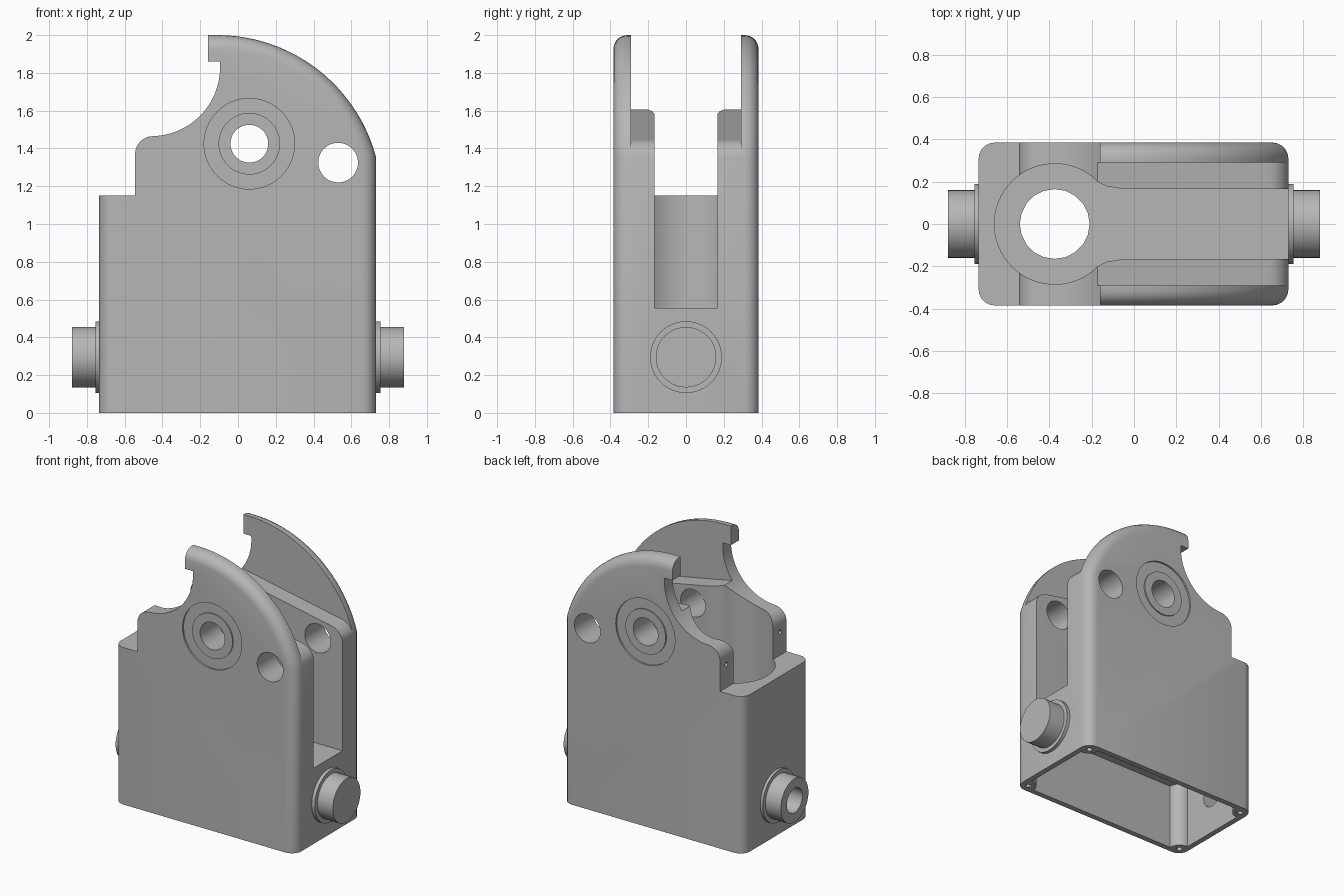
import bpy, bmesh
from math import cos, sin, radians, pi

cube = bpy.data.objects.get("Cube")
if cube:
    bpy.data.objects.remove(cube, do_unlink=True)

grey = bpy.data.materials.new("plain_grey")
grey.use_nodes = True
grey.diffuse_color = (0.47, 0.47, 0.47, 1)
grey.node_tree.nodes["Principled BSDF"].inputs["Base Color"].default_value = (0.47, 0.47, 0.47, 1)

ORDER = {"x": lambda a, b, c: (c, a, b),
         "y": lambda a, b, c: (a, c, b),
         "z": lambda a, b, c: (a, b, c)}


def arc(cx, cy, r, start, end, n):
    step = radians(end - start) / n
    return [(cx + r * cos(radians(start) + i * step),
             cy + r * sin(radians(start) + i * step)) for i in range(n + 1)]


def circle(cx, cy, r, n=48):
    return arc(cx, cy, r, 0, 360, n)[:-1]


def finish(name, bm):
    bmesh.ops.recalc_face_normals(bm, faces=bm.faces)
    mesh = bpy.data.meshes.new(name)
    bm.to_mesh(mesh)
    bm.free()
    mesh.materials.append(grey)
    obj = bpy.data.objects.new(name, mesh)
    bpy.context.collection.objects.link(obj)
    return obj


def prism(outline, axis, lo, hi):
    """Extrude a flat outline along an axis."""
    bm = bmesh.new()
    put = ORDER[axis]
    low = [bm.verts.new(put(a, b, lo)) for a, b in outline]
    high = [bm.verts.new(put(a, b, hi)) for a, b in outline]
    bm.faces.new(low)
    bm.faces.new(high)
    for i in range(len(low)):
        j = (i + 1) % len(low)
        bm.faces.new((low[i], low[j], high[j], high[i]))
    bmesh.ops.recalc_face_normals(bm, faces=bm.faces)
    return bm


def smooth(obj):
    bpy.ops.object.select_all(action="DESELECT")
    obj.select_set(True)
    bpy.context.view_layer.objects.active = obj
    bpy.ops.object.shade_smooth_by_angle(angle=radians(30))


def cut(obj, outline, axis, lo, hi):
    cutter = finish("cutter", prism(outline, axis, lo, hi))
    cutter.hide_render = True
    mod = obj.modifiers.new("cut", "BOOLEAN")
    mod.operation = "DIFFERENCE"
    mod.solver = "EXACT"
    mod.object = cutter
    bpy.context.view_layer.objects.active = obj
    bpy.ops.object.modifier_apply(modifier=mod.name)
    bpy.data.objects.remove(cutter, do_unlink=True)


# Housing block with its side profile
HALF = 0.385
profile = [(-0.735, 0), (0.73, 0)]
profile += arc(-0.11, 1.13, 0.87, 15.1, 90, 24)
profile += [(-0.16, 2.0), (-0.16, 1.86), (-0.096, 1.86)]
profile += arc(-0.46, 1.83, 0.365, 0, -83.7, 20)
profile += arc(-0.45, 1.37, 0.095, 90, 180, 8)
profile += [(-0.545, 1.15), (-0.735, 1.15)]
bm = prism(profile, "y", -HALF, HALF)


def is_rounded(edge):
    a, b = (v.co for v in edge.verts)
    mid = (a + b) / 2
    if abs(mid.y) < HALF - 0.01 or mid.z < 0.01:
        return False
    return mid.z > 1.99 or mid.x > -0.06 or mid.x < -0.73


bmesh.ops.bevel(bm, geom=[e for e in bm.edges if is_rounded(e)], offset=0.075,
                offset_type="OFFSET", segments=5, profile=0.5, affect="EDGES", clamp_overlap=False)
housing = finish("housing", bm)

# Wide channel between the outer cheeks
channel = [(-0.3, 1.63), (0.62, 1.45)] + arc(0.62, 1.335, 0.113, 78, 0, 8)
channel += [(1, 1.335), (1, 2.2), (-0.3, 2.2)]
cut(housing, channel, "y", -0.29, 0.29)

# Round pocket running into the narrow slot
flare = [(-0.13, 0.178), (-0.05, 0.166), (1, 0.166)]
keyhole = arc(-0.375, 0, 0.285, 44, 316, 48)
keyhole += [(x, -y) for x, y in flare] + flare[::-1]
cut(housing, keyhole, "z", 0.555, 2.3)

# Hollow underside with corner posts
cavity = (arc(-0.695, -0.345, 0.085, 90, 0, 8) + arc(0.69, -0.345, 0.085, 180, 90, 8)
          + arc(0.69, 0.345, 0.085, 270, 180, 8) + arc(-0.695, 0.345, 0.085, 0, -90, 8))
cut(housing, cavity, "z", -0.1, 0.48)
cut(housing, circle(-0.375, 0, 0.165, 20), "z", 0.3, 0.8)

# Axle hole with ring recess, and the second cross hole
for side in (-1, 1):
    lo, hi = sorted((side * (HALF - 0.012), side * 0.5))
    cut(housing, circle(0.06, 1.425, 0.24), "y", lo, hi)
    face = sorted((side * (HALF - 0.03), side * (HALF - 0.003)))
    hub = finish("left_hub" if side > 0 else "right_hub",
                 prism(circle(0.06, 1.425, 0.163), "y", *face))
    cut(hub, circle(0.06, 1.425, 0.1), "y", -1, 1)
    smooth(hub)
cut(housing, circle(0.06, 1.425, 0.1), "y", -1, 1)
cut(housing, circle(0.53, 1.325, 0.105), "y", -1, 1)

# Small screw holes in the tabs and corner posts
for side in (-1, 1):
    cut(housing, circle(side * 0.31, 1.32, 0.016, 12), "x", -0.7, -0.48)
    for x in (-0.672, 0.667):
        cut(housing, circle(x, side * 0.322, 0.02, 12), "z", -0.1, 0.15)

# Opening behind the hollow peg
cut(housing, circle(0, 0.295, 0.09), "x", -0.9, -0.65)
smooth(housing)


def peg(name, side, bore):
    """Stepped round peg turned about the x axis."""
    steps = [(0.71, 0.19), (0.755, 0.19), (0.755, 0.16), (0.88, 0.16)]
    steps += [(0.88, bore), (0.71, bore)] if bore else []
    bm = bmesh.new()
    n = 48
    rings = [[bm.verts.new((side * x, r * cos(2 * pi * i / n), 0.295 + r * sin(2 * pi * i / n)))
              for i in range(n)] for x, r in steps]
    pairs = list(zip(rings, rings[1:]))
    if bore:
        pairs.append((rings[-1], rings[0]))
    else:
        bm.faces.new(rings[0])
        bm.faces.new(rings[-1])
    for a, b in pairs:
        for i in range(n):
            j = (i + 1) % n
            bm.faces.new((a[i], a[j], b[j], b[i]))
    smooth(finish(name, bm))


peg("left_peg", 1, 0)
peg("right_hollow_peg", -1, 0.09)
